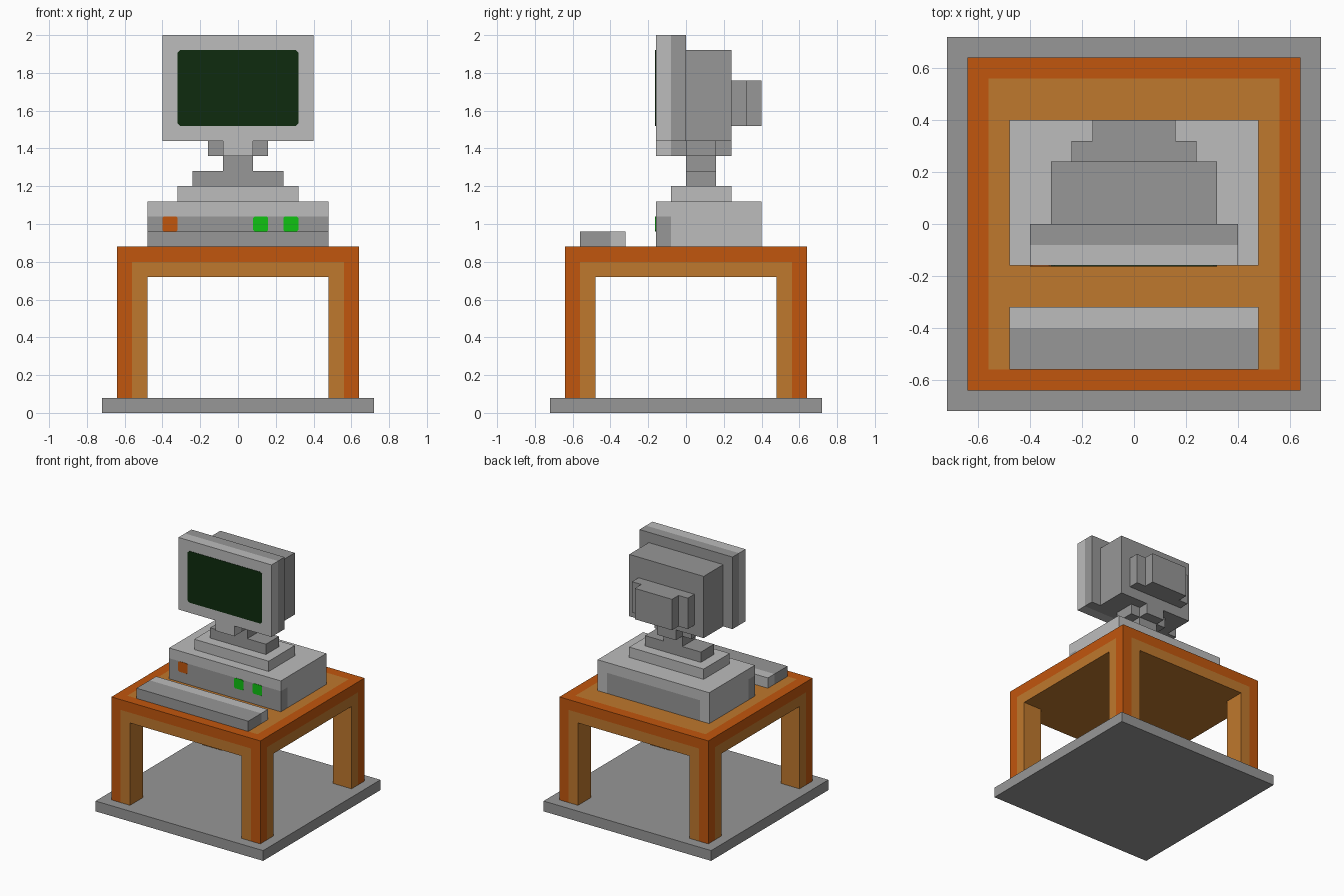
import bpy
import bmesh

cube = bpy.data.objects.get("Cube")
if cube:
    bpy.data.objects.remove(cube, do_unlink=True)


def material(name, hex_code):
    """Flat material from an sRGB hex colour, stored as linear values."""
    srgb = [int(hex_code[i:i + 2], 16) / 255 for i in (0, 2, 4)]
    lin = [c / 12.92 if c <= 0.04045 else ((c + 0.055) / 1.055) ** 2.4 for c in srgb]
    mat = bpy.data.materials.new(name)
    mat.use_nodes = True
    mat.diffuse_color = (*lin, 1)
    bsdf = next(n for n in mat.node_tree.nodes if n.type == 'BSDF_PRINCIPLED')
    bsdf.inputs["Base Color"].default_value = (*lin, 1)
    bsdf.inputs["Roughness"].default_value = 0.9
    return mat


LIGHT = material("light grey", "BCBCBC")
MID = material("mid grey", "979797")
ORANGE = material("orange", "C1560D")
TAN = material("tan wood", "BF782D")
GREEN = material("lamp green", "10C212")
SCREEN = material("screen green", "0E2B0E")


def finish(name, bm, mats):
    mesh = bpy.data.meshes.new(name)
    bm.to_mesh(mesh)
    bm.free()
    for mat in mats:
        mesh.materials.append(mat)
    obj = bpy.data.objects.new(name, mesh)
    bpy.context.collection.objects.link(obj)
    return obj


def block(name, xs, ys, zs, mats, colour=None, solid=None):
    """Outer skin of a box cut at the given coordinates; rules use cell centres."""
    bm = bmesh.new()
    axes = (xs, ys, zs)
    verts = {}

    def filled(cell):
        if any(not 0 <= cell[a] < len(axes[a]) - 1 for a in range(3)):
            return False
        return solid is None or solid(*centre(cell))

    def centre(cell):
        return [(axes[a][cell[a]] + axes[a][cell[a] + 1]) / 2 for a in range(3)]

    def vert(key):
        if key not in verts:
            verts[key] = bm.verts.new([axes[a][key[a]] for a in range(3)])
        return verts[key]

    cells = [(i, j, k) for i in range(len(xs) - 1)
             for j in range(len(ys) - 1) for k in range(len(zs) - 1)]
    for cell in filter(filled, cells):
        for a in range(3):
            u, v = (a + 1) % 3, (a + 2) % 3
            for side in (0, 1):
                neighbour = list(cell)
                neighbour[a] += 2 * side - 1
                if filled(neighbour):
                    continue
                quad = []
                for du, dv in ((0, 0), (1, 0), (1, 1), (0, 1)):
                    key = list(cell)
                    key[a] += side
                    key[u] += du
                    key[v] += dv
                    quad.append(vert(tuple(key)))
                face = bm.faces.new(quad if side else quad[::-1])
                face.material_index = colour(*centre(cell)) if colour else 0
    return finish(name, bm, mats)


def plate(name, x0, x1, z0, z1, y, cut, mat):
    """Thin front-facing plate with clipped corners."""
    bm = bmesh.new()
    outline = [(x0 + cut, z0), (x1 - cut, z0), (x1, z0 + cut), (x1, z1 - cut),
               (x1 - cut, z1), (x0 + cut, z1), (x0, z1 - cut), (x0, z0 + cut)]
    face = bm.faces.new([bm.verts.new((x, y, z)) for x, z in outline])
    ext = bmesh.ops.extrude_face_region(bm, geom=[face])["geom"]
    moved = [g for g in ext if isinstance(g, bmesh.types.BMVert)]
    bmesh.ops.translate(bm, verts=moved, vec=(0, -0.003, 0))
    bmesh.ops.recalc_face_normals(bm, faces=bm.faces)
    return finish(name, bm, [mat])


# Floor slab
block("floor_slab", (-.72, .72), (-.72, .72), (0, .08), [MID])

# Table: four legs and a top, with orange along every outer edge
span = (-.64, -.56, -.48, .48, .56, .64)
block("table", span, span, (.08, .72, .80, .88), [TAN, ORANGE],
      colour=lambda x, y, z: int((abs(x) > .56) + (abs(y) > .56) + (z > .80) >= 2),
      solid=lambda x, y, z: z > .72 or (abs(x) > .48 and abs(y) > .48))

# Keyboard: darker keys in front, light strip behind
block("keyboard", (-.48, .48), (-.56, -.40, -.32), (.88, .96), [LIGHT, MID],
      colour=lambda x, y, z: int(y < -.40))

# Computer case with darker lower front and rear panel
block("computer_case", (-.48, -.40, .40, .48), (-.16, -.08, .32, .40),
      (.88, 1.04, 1.12), [LIGHT, MID],
      colour=lambda x, y, z: int(z < 1.04 and (y < -.08 or (y > .32 and abs(x) < .40))))
for name, x, mat in (("orange_lamp", -.40, ORANGE),
                     ("green_lamp_inner", .08, GREEN),
                     ("green_lamp_outer", .24, GREEN)):
    plate(name, x, x + .08, .96, 1.04, -.16, .008, mat)

# Monitor stand
block("stand_base", (-.32, .32), (-.08, .24), (1.12, 1.20), [LIGHT])
block("stand_step", (-.24, .24), (0, .16), (1.20, 1.28), [MID])
block("stand_neck", (-.08, .08), (0, .16), (1.28, 1.36), [MID])

# Cross-shaped cradle under the monitor, light at its front tip
block("stand_cradle", (-.16, -.08, .08, .16), (-.16, -.08, 0, .16, .24), (1.36, 1.44),
      [MID, LIGHT], colour=lambda x, y, z: int(y < -.08),
      solid=lambda x, y, z: abs(x) < .08 or 0 < y < .16)

# Monitor: light bezel, darker housing and stepped back
block("monitor_bezel", (-.40, .40), (-.16, -.08, 0), (1.44, 2.0), [LIGHT, MID],
      colour=lambda x, y, z: int(y > -.08))
plate("screen", -.32, .32, 1.52, 1.92, -.16, .014, SCREEN)
block("monitor_housing", (-.32, .32), (0, .24), (1.44, 1.92), [MID])
block("monitor_back", (-.24, -.16, .16, .24), (.24, .32, .40), (1.52, 1.76), [MID],
      solid=lambda x, y, z: y < .32 or abs(x) < .16)
